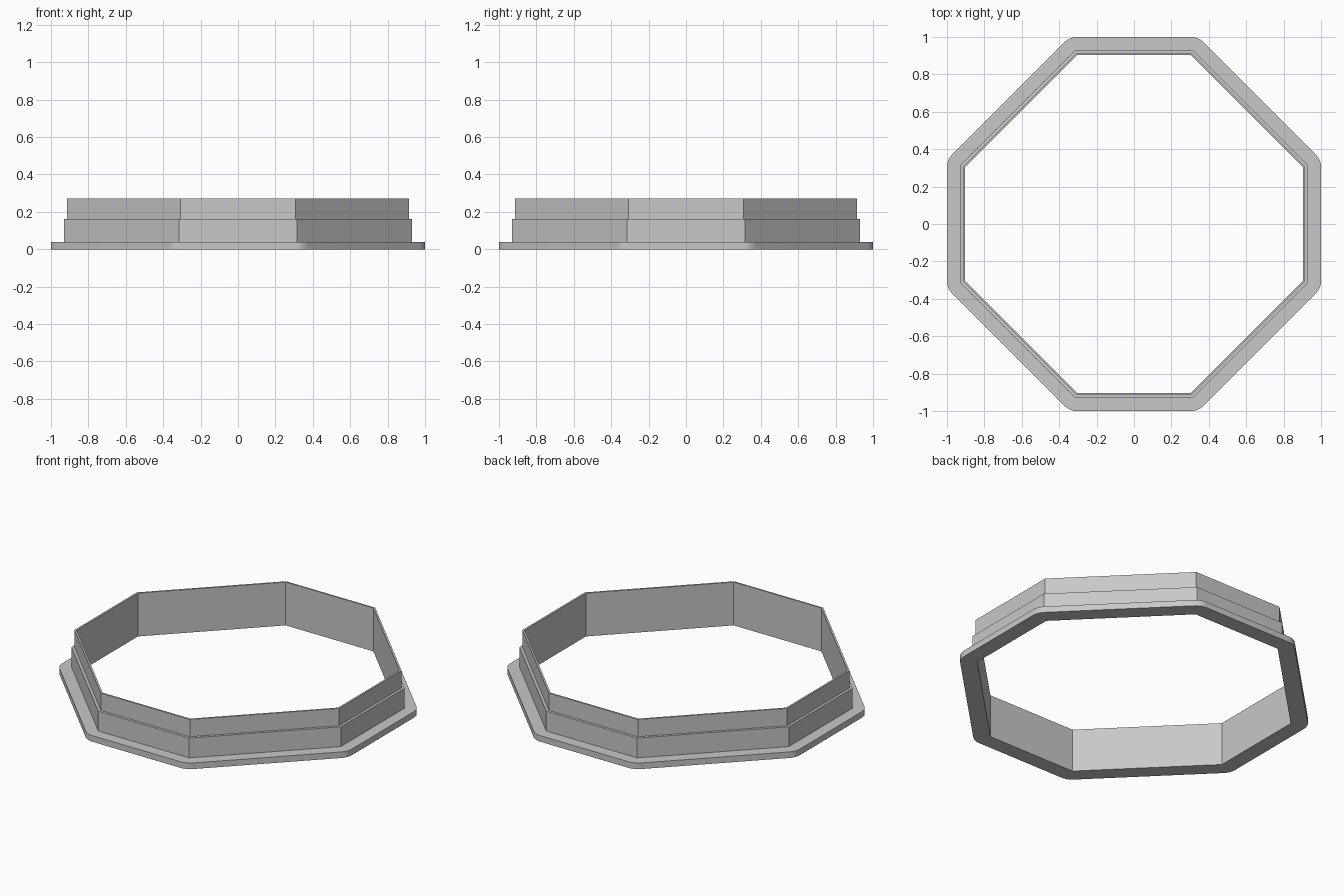
import bpy
import bmesh
from math import cos, radians
from mathutils import Vector, Matrix

cube = bpy.data.objects.get("Cube")
if cube:
    bpy.data.objects.remove(cube, do_unlink=True)

HALF, CORNER = 0.903, 0.303              # inner octagon: flat distance, corner offset
FLANGE, WALL, BLADE = 0.097, 0.027, 0.011  # outward offset of each tier
FLANGE_TOP, WALL_TOP, TOP = 0.038, 0.162, 0.27
STEPS = 8                                # segments in each rounded flange corner


def octagon(offset, rounded=False):
    """Octagon pushed outward, with mitred or rounded corners."""
    points = []
    for k in range(8):
        base = Vector((HALF, CORNER) if k % 2 == 0 else (CORNER, HALF))
        if k % 2:
            turn = k // 2
        else:
            turn = k // 2
        base = Matrix.Rotation(radians(90 * turn), 2) @ base
        for i in range(STEPS + 1):
            angle = 45 * (k + (i / STEPS if rounded else 0.5))
            reach = offset if rounded else offset / cos(radians(22.5))
            direction = Matrix.Rotation(radians(angle), 2) @ Vector((1, 0))
            points.append(base + direction * reach)
    return points


def swept_ring(name, profile, material):
    """Closed ring lofted through the profile's octagon loops."""
    bm = bmesh.new()
    loops = [[bm.verts.new((p.x, p.y, z)) for p in octagon(offset, rounded)]
             for offset, z, rounded in profile]
    for a, b in zip(loops, loops[1:] + loops[:1]):
        for i in range(len(a)):
            j = (i + 1) % len(a)
            bm.faces.new((a[i], a[j], b[j], b[i]))
    # Mitred corners collapse to a single vertex
    bmesh.ops.remove_doubles(bm, verts=bm.verts[:], dist=0.0001)
    bmesh.ops.recalc_face_normals(bm, faces=bm.faces[:])
    mesh = bpy.data.meshes.new(name)
    bm.to_mesh(mesh)
    bm.free()
    mesh.materials.append(material)
    obj = bpy.data.objects.new(name, mesh)
    bpy.context.collection.objects.link(obj)
    return obj


# Single grey material
grey = bpy.data.materials.new("light_grey")
grey.use_nodes = True
colour = (0.58, 0.58, 0.58, 1)
grey.diffuse_color = colour
grey.node_tree.nodes["Principled BSDF"].inputs["Base Color"].default_value = colour

# Stepped ring: rounded base flange, thicker lower wall, thin upper blade
ring = swept_ring("stepped_octagon_ring", [
    (0, 0, False),
    (FLANGE, 0, True),
    (FLANGE, FLANGE_TOP, True),
    (WALL, FLANGE_TOP, False),
    (WALL, WALL_TOP, False),
    (BLADE, WALL_TOP, False),
    (BLADE, TOP, False),
    (0, TOP, False),
], grey)

bpy.ops.object.select_all(action='DESELECT')
ring.select_set(True)
bpy.context.view_layer.objects.active = ring
bpy.ops.object.shade_smooth_by_angle(angle=radians(30))
